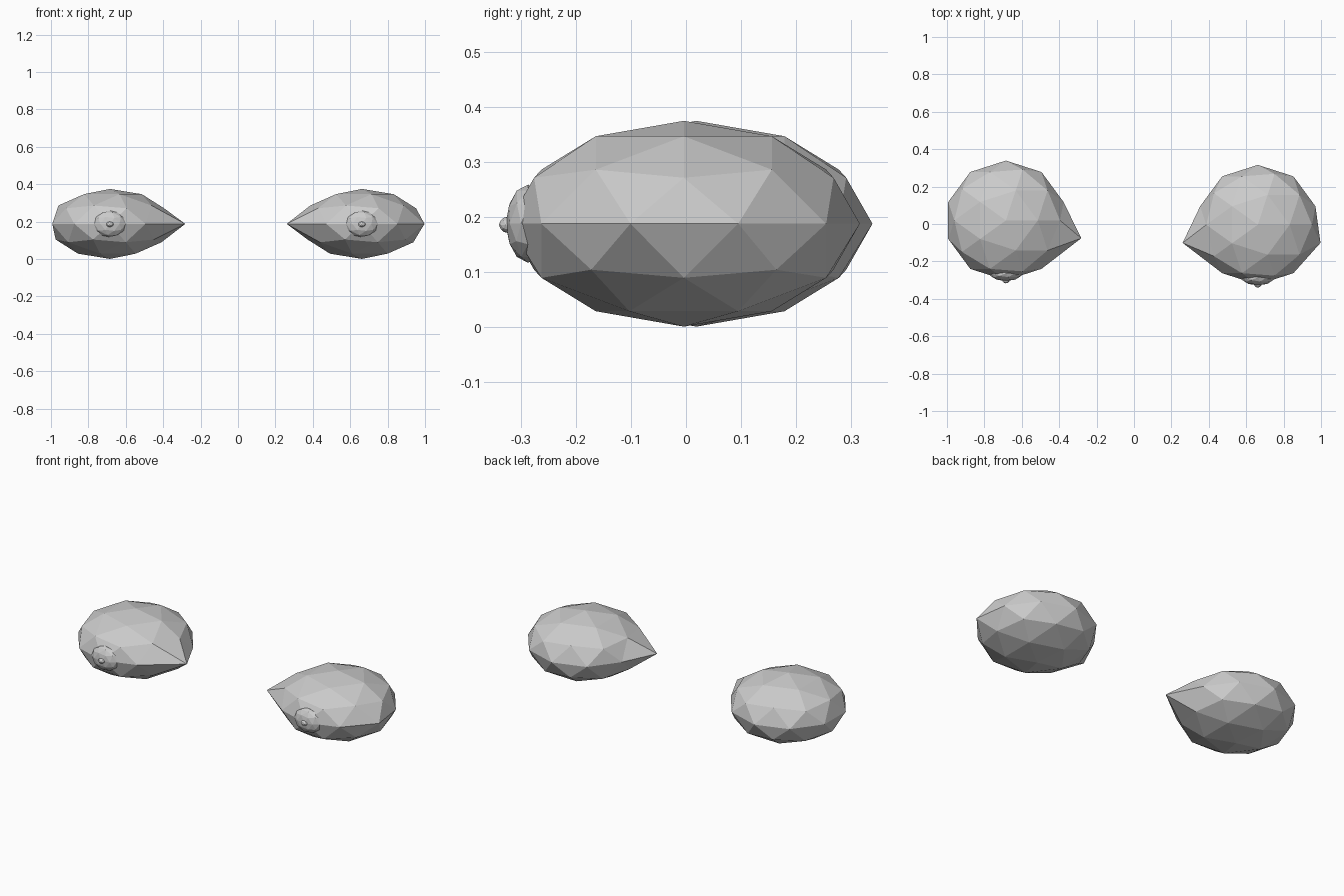
import bpy
from mathutils import Vector

if "Cube" in bpy.data.objects:
    bpy.data.objects.remove(bpy.data.objects["Cube"])


def ball(name, centre, radii, pulls=()):
    """Faceted squashed ball; each pull moves the nearest vertex to a new offset."""
    bpy.ops.mesh.primitive_ico_sphere_add(subdivisions=2, radius=1)
    ob = bpy.context.object
    ob.name = name
    for v in ob.data.vertices:
        v.co = Vector([a * b for a, b in zip(v.co, radii)])
    for near, target in pulls:
        v = min(ob.data.vertices, key=lambda p: (p.co - Vector(near)).length)
        v.co = target
    ob.location = centre
    return ob


R = (0.324, 0.32, 0.187)
Z = 0.188
inner = 0.308
# side, centre x, centre y, corner pulls
eyes = [
    ("left", -0.685, 0.019, [((inner, -0.099, 0), (0.403, -0.095, 0))]),
    ("right", 0.662, -0.004, [((-inner, -0.099, 0), (-0.402, -0.097, 0)),
                              ((inner, -0.099, 0), (0.335, -0.097, 0))]),
]
for side, x, y, pulls in eyes:
    # eyeball with the inner corner drawn to a point
    ball(side + "_eyeball", (x, y, Z), R, pulls)
    # iris disc bulging from the front
    ball(side + "_iris", (x, y - 0.283, Z), (0.087, 0.041, 0.071))
    # small pupil bead
    ball(side + "_pupil", (x, y - 0.319, Z - 0.002), (0.02, 0.017, 0.015))
